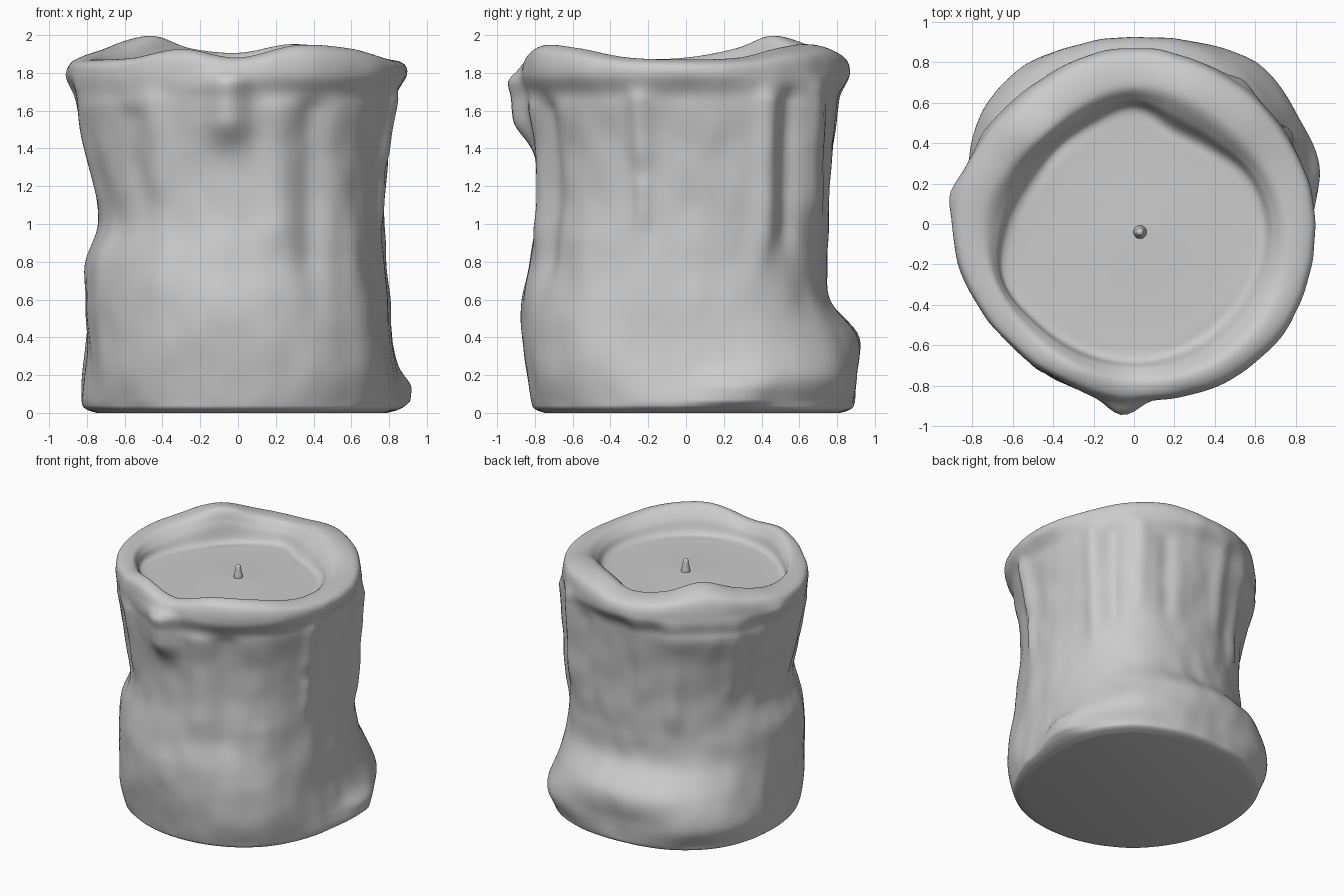
import bpy, bmesh
from math import sin, cos, radians, exp, pi
from mathutils import Vector, noise

if "Cube" in bpy.data.objects:
    bpy.data.objects.remove(bpy.data.objects["Cube"])

SEG, SUB = 180, 8


def catmull(a, b, c, d, t):
    return 0.5 * (2 * b + (c - a) * t + (2 * a - 5 * b + 4 * c - d) * t * t
                  + (3 * b - a - 3 * c + d) * t ** 3)


def around(vals, deg):
    """Smooth periodic lookup of values evenly spaced round the circle."""
    n = len(vals)
    f = (deg % 360) / 360 * n
    i = int(f)
    return catmull(vals[(i - 1) % n], vals[i % n], vals[(i + 1) % n], vals[(i + 2) % n], f - i)


# Outer radius at each height, for eight directions (0 = +x, counter-clockwise)
LEVELS = [0.06, 0.2, 0.4, 0.6, 0.8, 1.0, 1.2, 1.4, 1.6, 1.79]
SIDES = [
    [.86, .84, .81, .80, .78, .77, .78, .80, .83, .895],
    [.95, 1.0, .92, .85, .83, .84, .85, .86, .87, .87],
    [.89, .90, .92, .76, .745, .755, .76, .77, .79, .865],
    [.90, .95, .89, .78, .74, .74, .75, .78, .84, .85],
    [.82, .81, .80, .81, .81, .74, .76, .82, .85, .90],
    [.81, .84, .85, .85, .83, .78, .79, .82, .85, .855],
    [.82, .84, .87, .87, .83, .80, .79, .80, .82, .87],
    [.86, .89, .88, .85, .82, .81, .80, .81, .85, .915],
]
COLUMNS = list(zip(*SIDES))
# Rim crest height, crest radius and pool edge radius
CREST_Z = [1.87, 1.88, 1.93, 1.95, 1.905, 1.93, 1.995, 1.93,
           1.88, 1.87, 1.88, 1.925, 1.88, 1.945, 1.93, 1.88]
CREST_R = [.76, .68, .69, .64, .75, .75, .78, .80]
POOL_R = [.64, .60, .53, .51, .57, .54, .54, .55,
          .61, .69, .67, .67, .67, .67, .66, .65]
# Wax drips and grooves: angle, low z, high z, half width in degrees, height
DRIPS = [
    (267, 1.56, 1.74, 7, .075), (262, 1.55, 1.7, 14, .03),
    (285, 1.0, 1.6, 7, .02), (299, .85, 1.6, 6, -.03),
    (228, 1.2, 1.55, 6, -.02), (238, 1.25, 1.65, 6, .02),
    (343, 1.4, 1.65, 4, .04), (343, 1.1, 1.18, 3, .03),
    (30, .95, 1.65, 4, .035), (40, 1.0, 1.65, 4, -.035),
    (53, 1.15, 1.7, 5, .03), (66, 1.1, 1.6, 4, -.02),
    (100, 1.2, 1.7, 5, .02), (118, 1.0, 1.7, 5, .02),
    (150, 1.2, 1.7, 5, .02), (195, 1.25, 1.7, 6, .015),
    (318, .3, .9, 8, .012), (172, 1.76, 1.79, 6, .03),
    (16, .08, .13, 12, .06),
]
CENTRE = Vector((.03, -.04))


def relief(deg, z):
    """Drips plus a gentle hand-worked unevenness."""
    total = 0
    for ang, lo, hi, wid, amp in DRIPS:
        da = (deg - ang + 180) % 360 - 180
        dz = max((lo - z) / .13, (z - hi) / .07, 0)
        total += amp * exp(-(da / wid) ** 2 - dz ** 2)
    a = radians(deg)
    lump = noise.noise(Vector((cos(a) * 3.5, sin(a) * 3.5, z * 2.6)))
    fine = noise.noise(Vector((cos(a) * 6 + 5, sin(a) * 6, z * 5)))
    return total + .010 * lump + .008 * fine


def profile(deg):
    """Smooth (radius, z, centre shift) path from foot, over the rim, to the pool centre."""
    r = [around(c, deg) for c in COLUMNS]
    cz, cr, pr = around(CREST_Z, deg), around(CREST_R, deg), around(POOL_R, deg)
    pts = [(r[0] - .075, 0.0, 0), (r[0] - .02, .02, 0)]
    pts += list(zip(r[:-1], LEVELS[:-1], [0] * 9))
    pts += [(r[8] + .25 * (r[9] - r[8]), 1.69, 0), (r[9], LEVELS[9], 0)]
    pts += [(r[9] * .82 + cr * .18, cz * .75 + .25 * 1.80, 0), (cr, cz, 0),
            (cr * .4 + pr * .6, cz * .6 + 1.765 * .4, 0), (pr, 1.772, 0),
            (pr * .85, 1.760, .15), (pr * .5, 1.760, .5),
            (pr * .15, 1.765, .85), (.012, 1.767, 1)]
    vs = [Vector(p) for p in pts]
    out = []
    for i in range(len(vs) - 1):
        p0, p3 = vs[max(i - 1, 0)], vs[min(i + 2, len(vs) - 1)]
        for k in range(SUB):
            out.append(catmull(p0, vs[i], vs[i + 1], p3, k / SUB))
    out.append(vs[-1])
    return out


def finish(bm, name):
    bmesh.ops.recalc_face_normals(bm, faces=bm.faces[:])
    me = bpy.data.meshes.new(name)
    bm.to_mesh(me)
    bm.free()
    ob = bpy.data.objects.new(name, me)
    bpy.context.collection.objects.link(ob)
    bpy.ops.object.select_all(action='DESELECT')
    ob.select_set(True)
    bpy.context.view_layer.objects.active = ob
    bpy.ops.object.shade_smooth_by_angle(angle=radians(60))
    return ob


def skin(bm, columns):
    """Join vertex columns set round a circle into a closed skin."""
    n = len(columns)
    for i in range(n):
        a, b = columns[i], columns[(i + 1) % n]
        for j in range(len(a) - 1):
            bm.faces.new((a[j], b[j], b[j + 1], a[j + 1]))
    bm.faces.new([c[0] for c in reversed(columns)])
    bm.faces.new([c[-1] for c in columns])


# Candle body: wax column, melted rim and pool in one skin
RIM = 12 * SUB
bm = bmesh.new()
columns = []
for s in range(SEG):
    deg = 360 * s / SEG
    a = radians(deg)
    col = []
    for j, (r, z, shift) in enumerate(profile(deg)):
        # relief fades out at the foot and over the rim
        fade = min(1, z / .06) if j <= RIM else max(0, 1 - (j - RIM) / (2 * SUB))
        r += relief(deg, z) * fade
        col.append(bm.verts.new((r * cos(a) + CENTRE.x * shift,
                                 r * sin(a) + CENTRE.y * shift, max(z, 0))))
    columns.append(col)
skin(bm, columns)
finish(bm, "candle_body")

# Wick: short tapered stub with a rounded tip
bm = bmesh.new()
stub = [(.030, 1.75), (.033, 1.77), (.030, 1.79), (.022, 1.825),
        (.019, 1.85), (.013, 1.861), (.005, 1.865)]
columns = []
for s in range(20):
    a = 2 * pi * s / 20
    columns.append([bm.verts.new((CENTRE.x + r * cos(a), CENTRE.y + r * sin(a), z)) for r, z in stub])
skin(bm, columns)
finish(bm, "wick")
